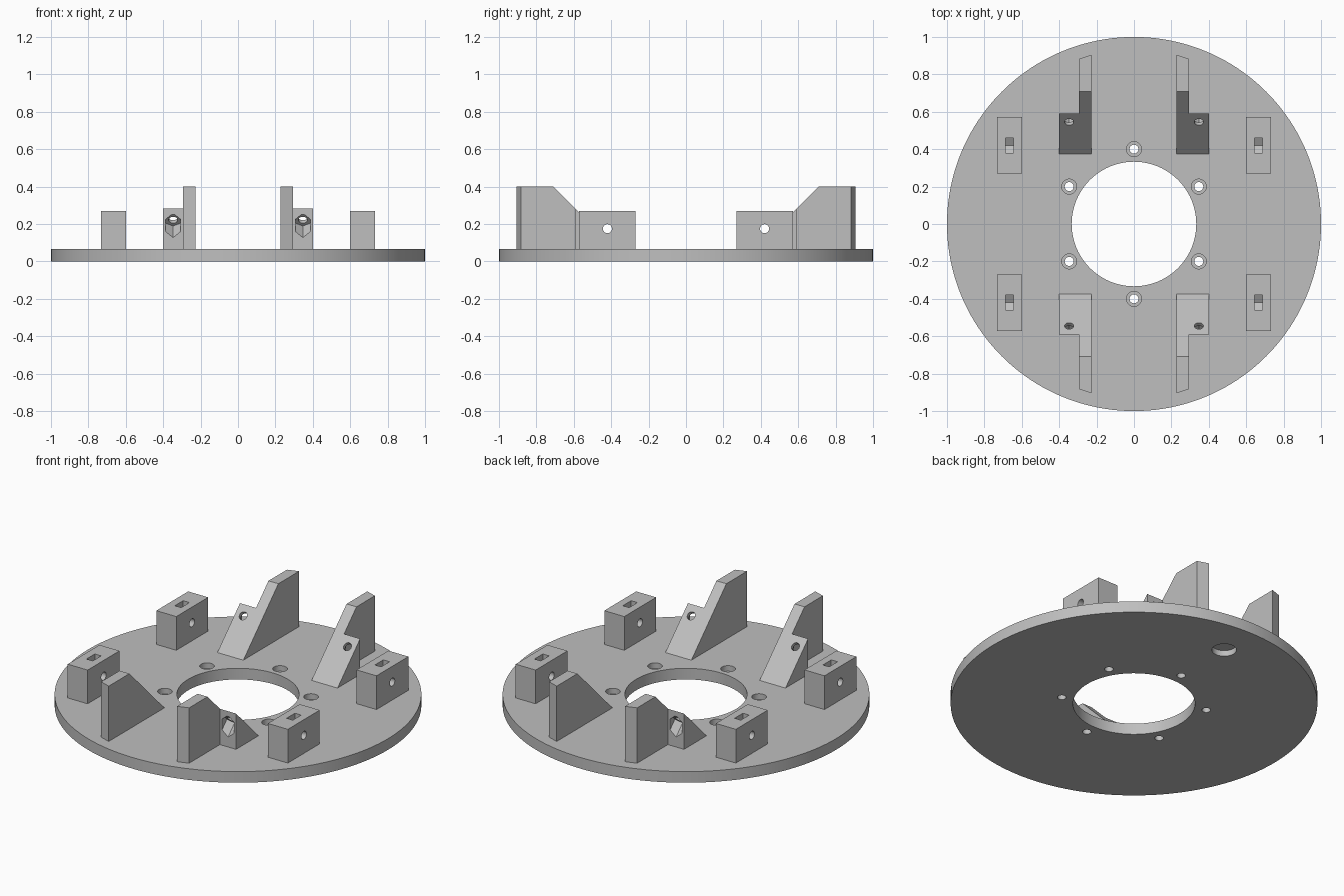
import bpy, bmesh, math
from mathutils import Matrix, Vector

if "Cube" in bpy.data.objects:
    bpy.data.objects.remove(bpy.data.objects["Cube"], do_unlink=True)

BASE = 0.067      # plate thickness
HOLE = 0.024      # bolt hole radius
NUT = 0.046       # nut corner radius

grey = bpy.data.materials.new("plain grey")
grey.use_nodes = True
grey.diffuse_color = (0.52, 0.52, 0.52, 1)
grey.node_tree.nodes["Principled BSDF"].inputs["Base Color"].default_value = (0.52, 0.52, 0.52, 1)


def finish(bm, name):
    bmesh.ops.recalc_face_normals(bm, faces=bm.faces)
    mesh = bpy.data.meshes.new(name)
    bm.to_mesh(mesh)
    bm.free()
    mesh.materials.append(grey)
    obj = bpy.data.objects.new(name, mesh)
    bpy.context.collection.objects.link(obj)
    return obj


def prism(name, points, offset):
    """Extrude a flat outline of 3D points along an offset."""
    bm = bmesh.new()
    face = bm.faces.new([bm.verts.new(p) for p in points])
    new = bmesh.ops.extrude_face_region(bm, geom=[face])["geom"]
    bmesh.ops.translate(bm, vec=offset, verts=[v for v in new if isinstance(v, bmesh.types.BMVert)])
    return finish(bm, name)


def rod(name, start, axis, length, radius, sides=48):
    """Cylinder from a start point along an axis, with a corner in the upright plane."""
    axis = Vector(axis).normalized()
    side = Vector((0, 1, 0)) if abs(axis.x) > 0.9 else Vector((1, 0, 0))
    corner = axis.cross(side)
    pts = []
    for i in range(sides):
        a = math.tau * i / sides
        pts.append(Vector(start) + radius * (math.cos(a) * corner + math.sin(a) * side))
    return prism(name, pts, axis * length)


def box(name, low, high):
    (x0, y0, z0), (x1, y1, z1) = low, high
    return prism(name, [(x0, y0, z0), (x1, y0, z0), (x1, y1, z0), (x0, y1, z0)], (0, 0, z1 - z0))


def combine(obj, others, operation="DIFFERENCE"):
    """Apply booleans in order, then drop the helpers."""
    for other in others:
        other.hide_render = True
        mod = obj.modifiers.new("bool", "BOOLEAN")
        mod.operation, mod.solver, mod.object = operation, "EXACT", other
    bake(obj)
    for other in others:
        bpy.data.objects.remove(other, do_unlink=True)


def bake(obj):
    graph = bpy.context.evaluated_depsgraph_get()
    graph.update()
    mesh = bpy.data.meshes.new_from_object(obj.evaluated_get(graph))
    obj.modifiers.clear()
    obj.data = mesh


def mirror_four(obj):
    mod = obj.modifiers.new("mirror", "MIRROR")
    mod.use_axis = (True, True, False)
    mod.use_mirror_merge = False
    bake(obj)


def smooth(obj):
    bpy.ops.object.select_all(action="DESELECT")
    obj.select_set(True)
    bpy.context.view_layer.objects.active = obj
    bpy.ops.object.shade_smooth_by_angle(angle=math.radians(25))


# Round base plate with centre opening, stepped bolt holes and a blind pocket below
UP = (0, 0, 1)
plate = rod("base_plate", (0, 0, 0), UP, BASE, 1.0, 160)
cutters = [rod("opening", (0, 0, -0.1), UP, 0.3, 0.333, 96),
           rod("pocket", (0, 0.765, -0.1), UP, 0.135, 0.067)]
for i in range(6):
    a = math.radians(30 + 60 * i)
    x, y = 0.4 * math.cos(a), 0.4 * math.sin(a)
    cutters += [rod("bolt_hole", (x, y, -0.1), UP, 0.3, HOLE),
                rod("head_recess", (x, y, BASE / 2), UP, 0.2, 0.04)]
combine(plate, cutters)
smooth(plate)

# Clamp blocks: cross hole plus a nut slot open at the top
block = box("clamp_blocks", (0.6, 0.27, BASE), (0.733, 0.573, 0.27))
mid_y, mid_z = 0.42, 0.175
flat = NUT * math.cos(math.pi / 6)
slot = [(0.645, mid_y + y, z) for y, z in (
    (-flat, 0.4), (-flat, mid_z - NUT / 2), (0, mid_z - NUT), (flat, mid_z - NUT / 2), (flat, 0.4))]
combine(block, [prism("nut_slot", slot, (0.042, 0, 0)),
                rod("cross_hole", (0.5, mid_y, mid_z), (1, 0, 0), 0.4, HOLE)])
mirror_four(block)
smooth(block)

# Sloped brackets: tall fin with a slanted outer end, beside a short wedge
fin_profile = [(0.375, BASE), (0.95, BASE), (0.95, 0.4), (0.708, 0.4)]
fin = prism("bracket_fins", [(0.227, y, z) for y, z in fin_profile], (0.066, 0, 0))
end_cut = [(0.2, 0.914, 0), (0.32, 0.874, 0), (0.32, 1.1, 0), (0.2, 1.1, 0)]
combine(fin, [prism("end_cut", end_cut, (0, 0, 0.6))])

wedge_profile = [(0.375, BASE), (0.59, BASE), (0.59, 0.282)]
wedge = prism("bracket_wedges", [(0.293, y, z) for y, z in wedge_profile], (0.107, 0, 0))
# Bolt hole square to the slope, with a six-sided nut pocket opening at the rear
axis = Vector((0, 1, -1)).normalized()
entry = Vector((0.347, 0.545, 0.237))
combine(wedge, [rod("bolt_hole", entry - axis * 0.1, axis, 0.2, HOLE),
                rod("nut_pocket", entry + axis * 0.022, axis, 0.13, NUT, 6)])
combine(fin, [wedge], "UNION")
fin.name = "sloped_brackets"
mirror_four(fin)
smooth(fin)
